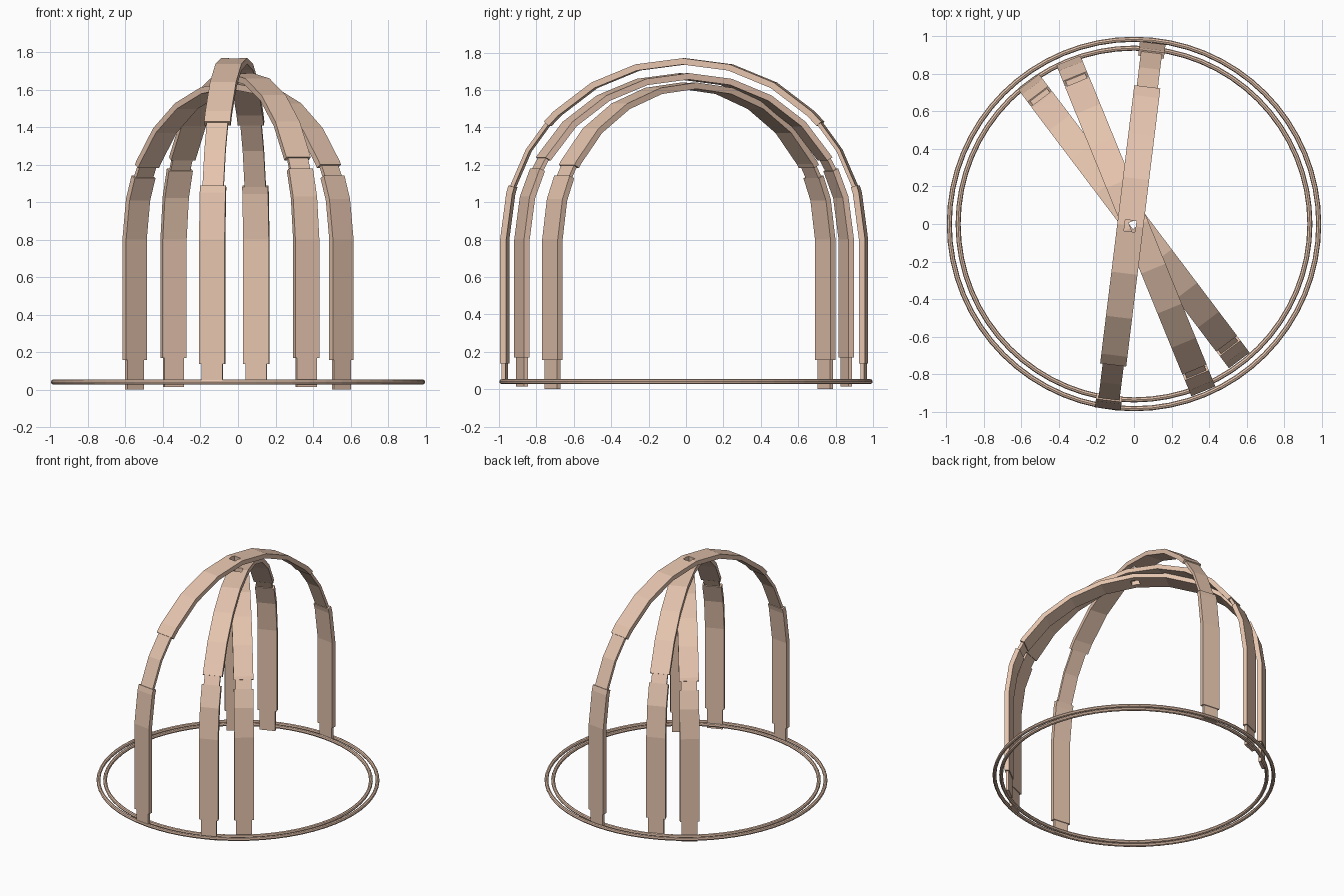
import bpy, bmesh, math
from mathutils import Matrix, Vector

if "Cube" in bpy.data.objects:
    bpy.data.objects.remove(bpy.data.objects["Cube"])

mat = bpy.data.materials.new("tan_wood")
mat.diffuse_color = (0.78, 0.55, 0.42, 1)
mat.use_nodes = True
mat.node_tree.nodes["Principled BSDF"].inputs["Base Color"].default_value = mat.diffuse_color
SPRING = 0.8      # height where the straight legs turn into the arch


def finish(bm, name, matrix=Matrix()):
    bmesh.ops.recalc_face_normals(bm, faces=bm.faces)
    me = bpy.data.meshes.new(name)
    bm.to_mesh(me)
    bm.free()
    ob = bpy.data.objects.new(name, me)
    ob.matrix_world = matrix
    me.materials.append(mat)
    bpy.context.collection.objects.link(ob)
    return ob


def strip(name, path, width, d_out, d_in, R, H, matrix):
    """Flat band along an arch; path holds ('a', degrees from top) or ('z', height)."""
    bm = bmesh.new()

    def point(step, d, w):
        kind, v = step
        if kind == 'z':
            return bm.verts.new((R - d, w, v))
        a = math.radians(v)
        return bm.verts.new(((R - d) * math.sin(a), w, SPRING + (H - d) * math.cos(a)))

    h = width / 2
    sections = [[point(s, d_out, -h), point(s, d_out, h), point(s, d_in, h), point(s, d_in, -h)]
                for s in path]
    for p, q in zip(sections, sections[1:]):
        for i in range(4):
            bm.faces.new((p[i], p[(i + 1) % 4], q[(i + 1) % 4], q[i]))
    bm.faces.new(sections[0])
    bm.faces.new(sections[-1][::-1])
    return finish(bm, name, matrix)


def steps(a0, a1):
    """Angles from a0 to a1 with facets every 15 degrees."""
    mid = [a for a in range(-90, 91, 15) if a0 + 1 < a < a1 - 1]
    return [('a', a) for a in [a0] + mid + [a1]]


def punch(ob, size, z, matrix):
    """Square hole through the crown."""
    bm = bmesh.new()
    bmesh.ops.create_cube(bm, size=size)
    bmesh.ops.scale(bm, vec=(1, 1, 4), verts=bm.verts)
    cutter = finish(bm, "hole_cutter", matrix @ Matrix.Translation((0, 0, z)))
    cutter.hide_render = True
    mod = ob.modifiers.new("hole", 'BOOLEAN')
    mod.operation = 'DIFFERENCE'
    mod.object = cutter
    bpy.context.view_layer.objects.active = ob
    bpy.ops.object.modifier_apply(modifier=mod.name)
    bpy.data.objects.remove(cutter)


# name, centre, plane angle, half span, rise, crown end, leg sleeve top, foot z, sleeve bottom z
arches = [
    ("outer_arch", (-0.02, -0.01), 83.0, 0.983, 0.97, 49.5, 72.6, 0.035, 0.137),
    ("middle_arch", (0.01, -0.01), 112.2, 0.953, 0.89, 60.4, 64.7, 0.015, 0.17),
    ("inner_arch", (0.0, 0.015), 127.1, 0.931, 0.84, 61.6, 66.0, 0.0, 0.157),
]
for name, (cx, cy), ang, R, H, crown_a, leg_a, foot, sleeve in arches:
    base = Matrix.Translation((cx, cy, 0)) @ Matrix.Rotation(math.radians(ang), 4, 'Z')
    # crown band
    crown = strip(name + "_crown", steps(-crown_a, crown_a), 0.14, 0, 0.034, R, H, base)
    punch(crown, 0.06, SPRING + H, base)
    # sleeves and the narrower straps inside them, on both sides
    for side, turn in (("back", 0), ("front", math.pi)):
        m = base @ Matrix.Rotation(turn, 4, 'Z')
        strip(f"{name}_{side}_sleeve", steps(leg_a, 90) + [('z', sleeve)],
              0.138, 0, 0.033, R, H, m)
        strip(f"{name}_{side}_strap_upper", steps(crown_a - 1, leg_a + 1),
              0.113, 0.006, 0.027, R, H, m)
        strip(f"{name}_{side}_strap_foot", [('z', sleeve + 0.01), ('z', foot)],
              0.113, 0.006, 0.027, R, H, m)


def ring(name, radius, minor, z, segments=64, sides=8):
    bpy.ops.mesh.primitive_torus_add(major_radius=radius, minor_radius=minor,
                                     major_segments=segments, minor_segments=sides,
                                     location=(0, 0, z))
    ob = bpy.context.object
    ob.name = name
    ob.data.materials.append(mat)


# base rings
ring("outer_base_ring", 0.985, 0.0135, 0.041)
ring("inner_base_ring", 0.938, 0.0135, 0.041)
